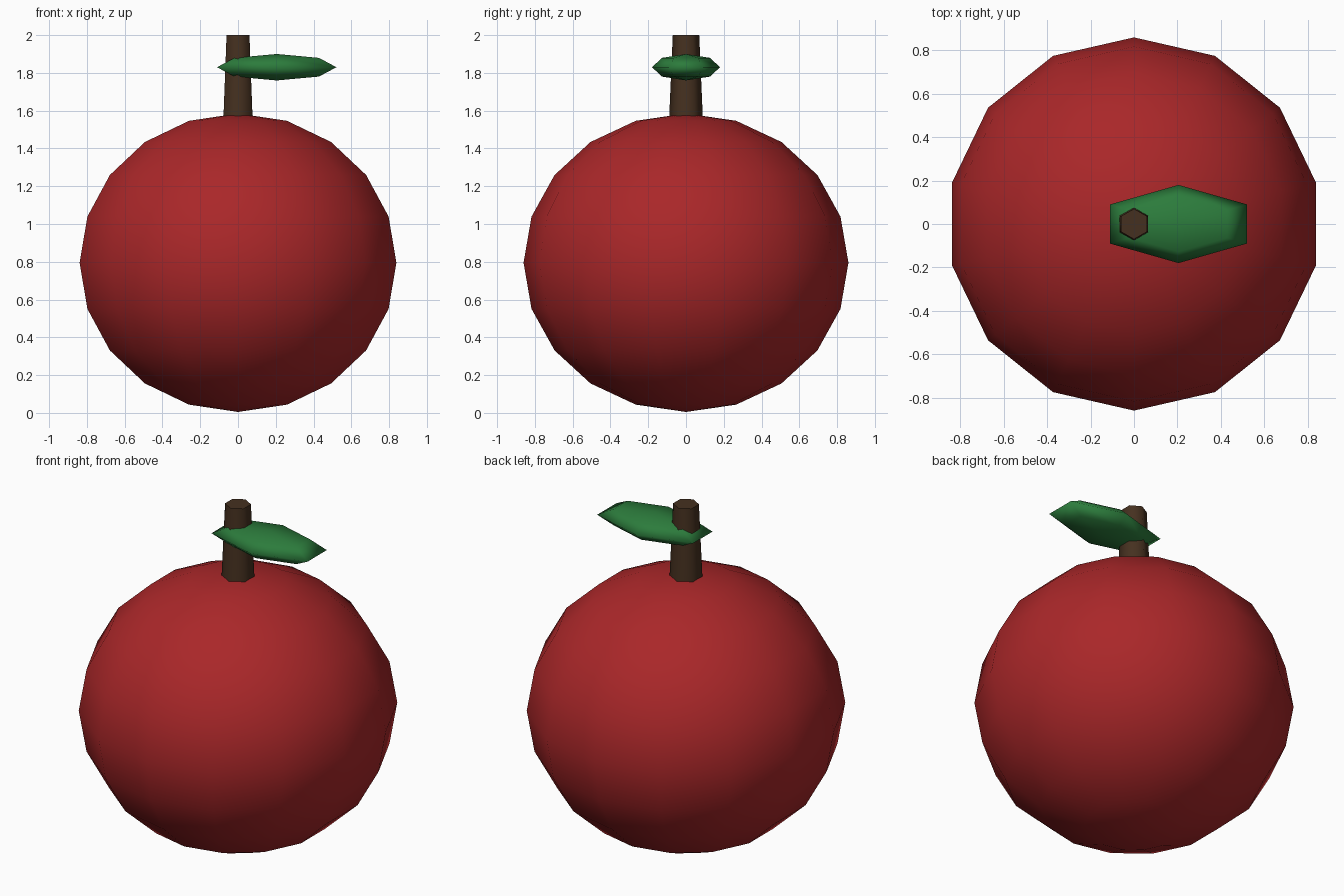
import bpy
from math import radians

if "Cube" in bpy.data.objects:
    bpy.data.objects.remove(bpy.data.objects["Cube"])


def finish(name, color, angle):
    """Name, colour and smooth the active object."""
    ob = bpy.context.object
    ob.name = name
    bpy.ops.object.transform_apply(location=False, rotation=True, scale=True)
    bpy.ops.object.shade_smooth_by_angle(angle=radians(angle))
    mat = bpy.data.materials.new(name + "_color")
    mat.diffuse_color = (*color, 1)
    mat.use_nodes = True
    mat.node_tree.nodes["Principled BSDF"].inputs["Base Color"].default_value = mat.diffuse_color
    ob.data.materials.append(mat)
    return ob


def ellipsoid(name, segments, rings, center, radii, color, angle):
    bpy.ops.mesh.primitive_uv_sphere_add(
        segments=segments, ring_count=rings, radius=1, location=center)
    bpy.context.object.scale = radii
    return finish(name, color, angle)


# Fruit body, slightly squashed
ellipsoid("fruit", 14, 10, (0, 0, 0.795), (0.86, 0.86, 0.79),
          (0.40, 0.02, 0.022), 60)

# Tapered six-sided stem sunk into the top of the fruit
z0, z1 = 1.54, 2.0
bpy.ops.mesh.primitive_cone_add(
    vertices=6, radius1=0.09, radius2=0.07, depth=z1 - z0,
    location=(0, 0, (z0 + z1) / 2))
finish("stem", (0.06, 0.03, 0.014), 65)

# Flat pointed leaf growing through the stem
ellipsoid("leaf", 6, 4, (0.205, 0, 1.83), (0.365, 0.18, 0.07),
          (0.025, 0.20, 0.045), 100)
